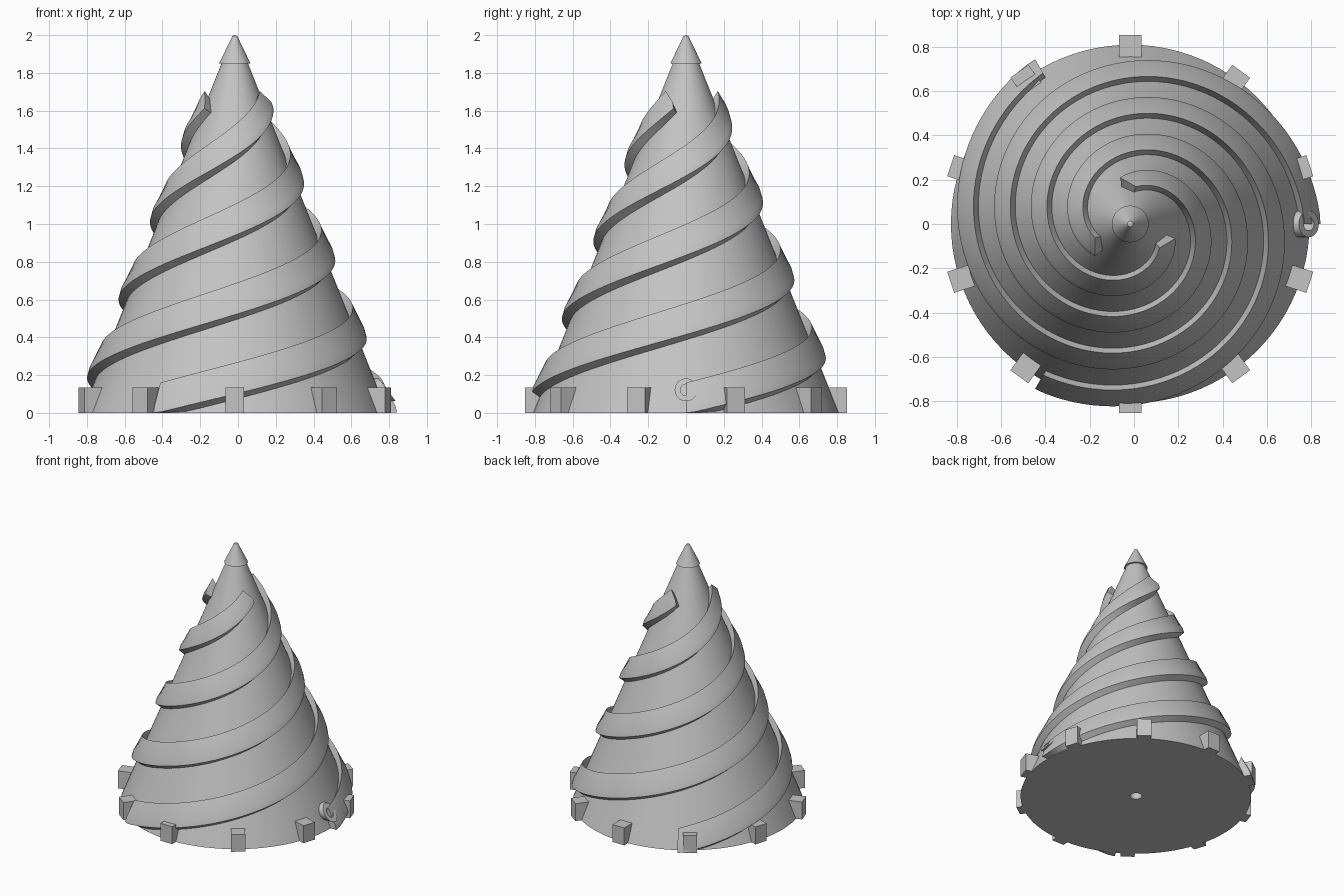
import bpy, bmesh, math

CX = -0.017          # axis of the cone
SLOPE, BASE_R = 0.4, 0.81
PITCH, LIFT = 1.26, 0.015

if "Cube" in bpy.data.objects:
    bpy.data.objects.remove(bpy.data.objects["Cube"])

steel = bpy.data.materials.new("light grey")
steel.use_nodes = True
steel.diffuse_color = (0.55, 0.55, 0.55, 1)
steel.node_tree.nodes["Principled BSDF"].inputs["Base Color"].default_value = steel.diffuse_color


def cone_r(z):
    return BASE_R - SLOPE * z


def finish(name, bm, smooth=True):
    bmesh.ops.recalc_face_normals(bm, faces=bm.faces)
    mesh = bpy.data.meshes.new(name)
    bm.to_mesh(mesh)
    bm.free()
    mesh.materials.append(steel)
    obj = bpy.data.objects.new(name, mesh)
    bpy.context.collection.objects.link(obj)
    if smooth:
        bpy.ops.object.select_all(action="DESELECT")
        obj.select_set(True)
        bpy.context.view_layer.objects.active = obj
        bpy.ops.object.shade_smooth_by_angle(angle=math.radians(25))
    return obj


def skin(bm, rings, closed_path):
    """Join equal rings of points into a tube of quads."""
    rows = [[bm.verts.new(p) for p in ring] for ring in rings]
    pairs = list(zip(rows, rows[1:]))
    if closed_path:
        pairs.append((rows[-1], rows[0]))
    for a, b in pairs:
        for i in range(len(a)):
            j = (i + 1) % len(a)
            bm.faces.new((a[i], a[j], b[j], b[i]))
    if not closed_path:
        bm.faces.new(rows[0])
        bm.faces.new(rows[-1])


def lathe(name, profile, segments=96):
    """Spin an open profile that may start and end on the axis."""
    bm = bmesh.new()
    verts = [bm.verts.new((r, 0, z)) for r, z in profile]
    edges = [bm.edges.new(e) for e in zip(verts, verts[1:])]
    bmesh.ops.spin(bm, geom=verts + edges, cent=(0, 0, 0), axis=(0, 0, 1),
                   angle=math.tau, steps=segments)
    bmesh.ops.remove_doubles(bm, verts=bm.verts, dist=0.0002)
    obj = finish(name, bm)
    obj.location.x = CX
    return obj


# Main cone with a small socket in its underside, and the pointed cap
lathe("drill_cone", [(0, 0.12), (0.042, 0.12), (0.042, 0), (BASE_R, 0),
                     (cone_r(1.86), 1.86), (0, 1.86)])
lathe("drill_tip", [(0, 1.85), (0.083, 1.85), (0.013, 1.995), (0, 2.0)], 48)

# Three spiral blades: (height offset, stand-off from cone, end angle)
blade = [(0.145, 0.042, 441), (0.02, 0.055, 460), (-0.02, 0.05, 462),
         (-0.06, -0.02, 464), (0.05, -0.04, 446)]
STEPS = 150
for k in range(3):
    rings = []
    for s in range(STEPS + 1):
        ring = []
        for dz, out, end in blade:
            turn = math.radians(end) * s / STEPS
            z = max(0.001, LIFT + PITCH * turn / math.tau + dz)
            r = max(0.03, cone_r(z) + out)
            a = turn + k * math.tau / 3
            ring.append((CX + r * math.cos(a), r * math.sin(a), z))
        rings.append(ring)
    bm = bmesh.new()
    skin(bm, rings, False)
    finish(f"spiral_blade_{k + 1}", bm)

# Ten square teeth around the rim
for k in range(10):
    bm = bmesh.new()
    bmesh.ops.create_cube(bm, size=1)
    for v in bm.verts:
        v.co = (0.8 + v.co.x * 0.106, v.co.y * 0.1, 0.0675 + v.co.z * 0.135)
    tooth = finish(f"rim_tooth_{k + 1}", bm, False)
    tooth.location.x = CX
    tooth.rotation_euler.z = math.radians(18 + 36 * k)

# Slanted side nozzle, a hollow tube whose mouth follows the cone
rings = []
for s in range(32):
    a = math.tau * s / 32
    ring = []
    for radius, mouth in ((0.06, False), (0.06, True), (0.03, True), (0.03, False)):
        z = 0.122 + radius * math.sin(a)
        x = 0.835 - 0.75 * (z - 0.062) if mouth else 0.68
        ring.append((x, radius * math.cos(a), z))
    rings.append(ring)
bm = bmesh.new()
skin(bm, rings, True)
finish("side_nozzle", bm)
